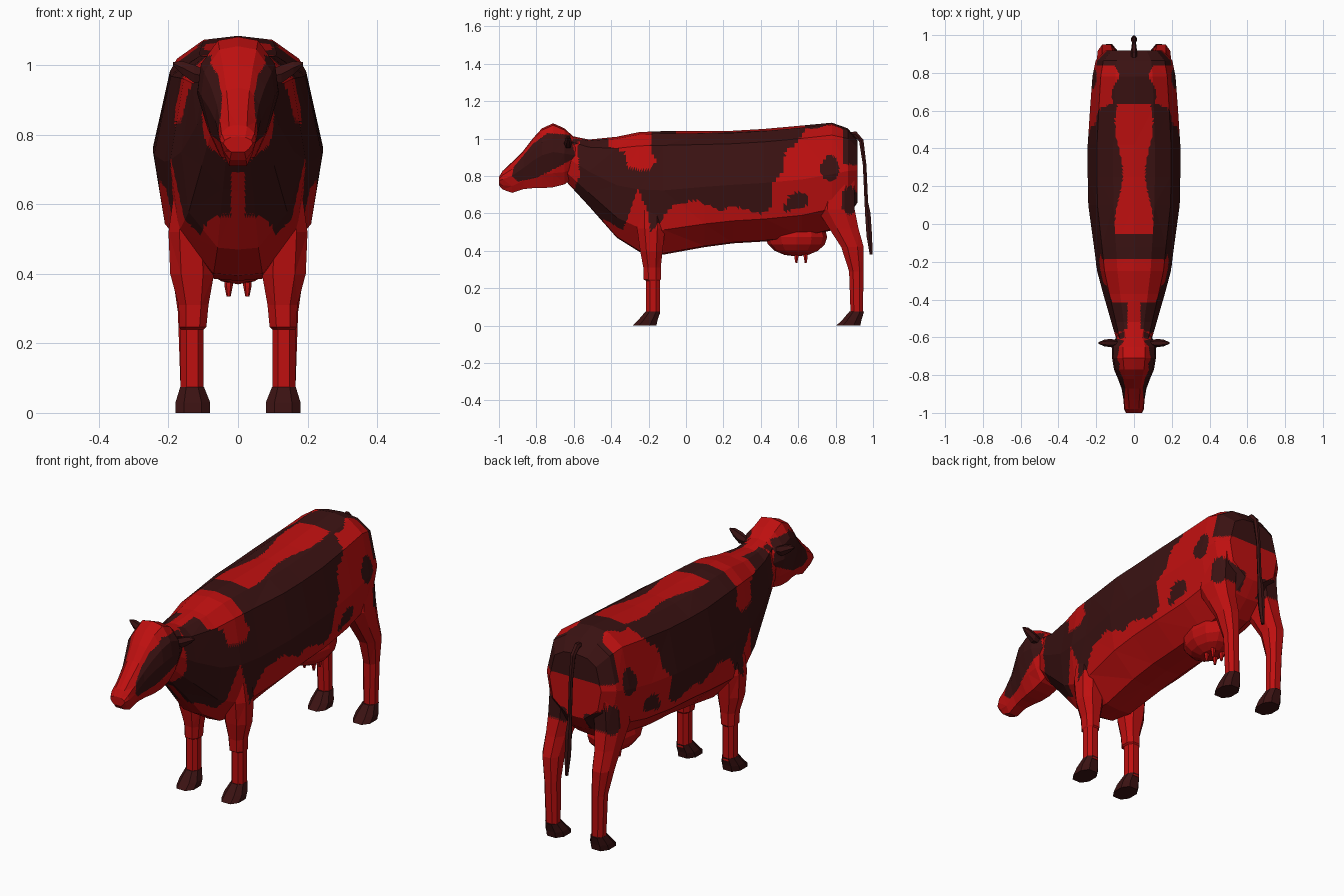
import bpy, bmesh, math
from mathutils import Vector

if "Cube" in bpy.data.objects:
    bpy.data.objects.remove(bpy.data.objects["Cube"])


def material(name, rgb):
    m = bpy.data.materials.new(name)
    m.diffuse_color = (*rgb, 1)
    m.use_nodes = True
    m.node_tree.nodes["Principled BSDF"].inputs["Base Color"].default_value = m.diffuse_color
    return m


MATS = [material("red_hide", (0.52, 0.005, 0.005)),
        material("dark_patch", (0.043, 0.006, 0.006))]

# Coat markings in side view (y, z)
COAT = [(-.62, .68), (-.57, .8), (-.58, .96), (-.5, 1.1), (-.4, 1.1), (-.42, .96),
        (-.33, .93), (-.31, .84), (-.2, .83), (-.16, .88), (-.19, .95), (-.18, 1.2),
        (.72, 1.2), (.6, .98), (.53, .93), (.52, .84), (.46, .75), (.46, .63),
        (.4, .6), (.24, .64), (.19, .61), (.06, .67), (-.07, .65), (-.13, .56),
        (-.19, .5), (-.2, .6), (-.26, .74), (-.3, .6), (-.34, .51), (-.42, .56), (-.6, .6)]
FACE = [(-.93, .8), (-.92, .85), (-.82, .97), (-.74, 1.03), (-.62, 1.02),
        (-.59, .9), (-.68, .85), (-.8, .79), (-.9, .77)]
# Round spots: y, z, radius y, radius z
SPOTS = [(.6, .67, .055, .045), (.545, .63, .03, .02), (.77, .84, .05, .07),
         (.875, .67, .045, .075), (-.61, 1.0, .04, .04)]


def inside(y, z, poly):
    hit = False
    for (y0, z0), (y1, z1) in zip(poly, poly[1:] + poly[:1]):
        if (z0 > z) != (z1 > z) and y < (y1 - y0) * (z - z0) / (z1 - z0) + y0:
            hit = not hit
    return hit


def face_rule(p):
    return abs(p.x) > .045 and inside(p.y, p.z, FACE)


def coat_rule(p):
    x, y, z = abs(p.x), p.y, p.z
    if y > .64 and z > .86:                                   # rump cap
        if y > .84 or (z > .98 and x < .1 + .02 * math.sin(y * 30)):
            return True
    if z > .97 and -.06 < y < .72 and x < .08 + .02 * math.sin((y - .4) * 12):
        return False                                          # back stripe
    if z > .9 and y < -.36 and x < .035:                      # crest of neck
        return False
    if y < -.3 and z < .69 and x < .02:                       # chest notch
        return False
    if any(((y - a) / c) ** 2 + ((z - b) / d) ** 2 < 1 for a, b, c, d in SPOTS):
        return x > .05
    return inside(y, z, COAT)


def finish(name, bm, mat=0, rule=None, cuts=9):
    """Turn a bmesh into an object; a rule splits faces finely and paints patches."""
    bmesh.ops.recalc_face_normals(bm, faces=bm.faces)
    if rule:
        bmesh.ops.triangulate(bm, faces=bm.faces)
        bmesh.ops.subdivide_edges(bm, edges=bm.edges[:], cuts=cuts, use_grid_fill=True)
    for f in bm.faces:
        f.material_index = int(rule(f.calc_center_median())) if rule else mat
    me = bpy.data.meshes.new(name)
    bm.to_mesh(me)
    bm.free()
    for m in MATS:
        me.materials.append(m)
    ob = bpy.data.objects.new(name, me)
    bpy.context.collection.objects.link(ob)
    return ob


def loft(name, rings, mat=0, rule=None, cuts=9):
    bm = bmesh.new()
    vs = [[bm.verts.new(p) for p in r] for r in rings]
    n = len(vs[0])
    for a, b in zip(vs, vs[1:]):
        for i in range(n):
            bm.faces.new((a[i], a[(i + 1) % n], b[(i + 1) % n], b[i]))
    bm.faces.new(vs[0])
    bm.faces.new(vs[-1])
    return finish(name, bm, mat, rule, cuts)


def sections(half, stations):
    """Mirror a half section (width share, height share) at each y, bottom, top, half width."""
    full = half + [(-u, t) for u, t in half[-2:0:-1]]
    return [[(u * w, y, b + t * (top - b)) for u, t in full] for y, b, top, w in stations]


def limb(side, rows):
    """Eight-sided horizontal rings from z, x centre, half width, y front, y back."""
    shape = [(1, .45), (.5, 1), (-.5, 1), (-1, .45), (-1, -.45), (-.5, -1), (.5, -1), (1, -.45)]
    return [[(side * (xc + u * hx), (a + b) / 2 + v * (b - a) / 2, z) for u, v in shape]
            for z, xc, hx, a, b in rows]


# Trunk and neck
loft("body", sections(
    [(0, 1), (.45, .98), (.8, .885), (1, .52), (.87, .2), (.36, .01), (0, 0)],
    [(-.64, .77, 1.02, .085), (-.52, .64, .995, .12), (-.37, .47, 1.01, .163),
     (-.25, .395, 1.035, .195), (-.12, .38, 1.04, .212), (.1, .42, 1.04, .242),
     (.25, .44, 1.042, .245), (.42, .45, 1.052, .245), (.62, .47, 1.07, .232),
     (.78, .51, 1.085, .22), (.865, .58, 1.055, .203), (.918, .66, .99, .15)]),
    rule=coat_rule)

# Head
loft("head", sections(
    [(0, 1), (.5, .97), (.92, .77), (1, .55), (.75, .22), (.45, 0), (0, 0)],
    [(-1.0, .75, .795, .042), (-.98, .728, .828, .052), (-.93, .71, .875, .056),
     (-.87, .73, .935, .066), (-.82, .735, 1.0, .085), (-.77, .735, 1.055, .106),
     (-.71, .74, 1.082, .116), (-.65, .755, 1.055, .118), (-.59, .8, 1.0, .09)]),
    rule=face_rule)

# Udder
bm = bmesh.new()
bmesh.ops.create_uvsphere(bm, u_segments=12, v_segments=8, radius=1)
for v in bm.verts:
    v.co = Vector((v.co.x * .12, .59 + v.co.y * .165, .475 + v.co.z * .105))
finish("udder", bm)

# Tail: tapering hexagonal sweep with a thicker tuft
path = [(.86, 1.02, .016), (.905, 1.025, .016), (.937, .99, .014), (.955, .86, .011),
        (.964, .66, .011), (.972, .6, .017), (.98, .48, .017), (.99, .38, .009)]
tail = []
for i, (y, z, r) in enumerate(path):
    a, b = path[max(i - 1, 0)], path[min(i + 1, len(path) - 1)]
    n = Vector((0, a[1] - b[1], b[0] - a[0])).normalized()
    tail.append([Vector((0, y, z)) + Vector((1, 0, 0)) * r * math.cos(k * math.pi / 3)
                 + n * r * math.sin(k * math.pi / 3) for k in range(6)])
loft("tail", tail, 1)

for side, tag in ((-1, "left"), (1, "right")):
    # Legs
    loft("front_leg_" + tag, limb(side, [
        (.7, .125, .05, -.26, -.12), (.52, .137, .063, -.262, -.112),
        (.4, .132, .063, -.245, -.125), (.31, .128, .043, -.228, -.135),
        (.247, .13, .039, -.226, -.135), (.24, .132, .033, -.214, -.14),
        (.06, .132, .033, -.214, -.14)]), rule=coat_rule, cuts=5)
    loft("hind_leg_" + tag, limb(side, [
        (.82, .12, .07, .72, .9), (.62, .135, .068, .7, .902), (.52, .142, .054, .765, .922),
        (.42, .145, .047, .83, .95), (.29, .137, .036, .872, .95),
        (.06, .132, .033, .88, .945)]), rule=coat_rule, cuts=5)
    # Hooves
    for part, dy in (("front", 0), ("hind", 1.09)):
        loft(f"{part}_hoof_{tag}", limb(side, [
            (0, .13, .05, -.287 + dy, -.158 + dy), (.03, .13, .05, -.255 + dy, -.152 + dy),
            (.075, .132, .034, -.217 + dy, -.138 + dy)]), 1)
    # Ears
    loft("ear_" + tag, [[(side * x, -.62 + ry * math.cos(k * math.pi / 3) - .01,
                          z + rz * math.sin(k * math.pi / 3)) for k in range(6)]
                        for x, z, ry, rz in ((.08, .965, .014, .018), (.125, .975, .022, .03),
                                             (.16, .993, .017, .022), (.187, 1.005, .004, .005))], 1)
    # Nostrils
    bm = bmesh.new()
    bmesh.ops.create_icosphere(bm, subdivisions=1, radius=1)
    for v in bm.verts:
        v.co = Vector((side * .034 + v.co.x * .011, -.994 + v.co.y * .004, .779 + v.co.z * .009))
    finish("nostril_" + tag, bm, 1)
    # Teats
    for y in (.59, .64):
        loft(f"teat_{tag}", [[(side * .027 + r * math.cos(k * math.pi / 3),
                               y + r * math.sin(k * math.pi / 3), z) for k in range(6)]
                             for z, r in ((.4, .013), (.365, .012), (.335, .006))])
